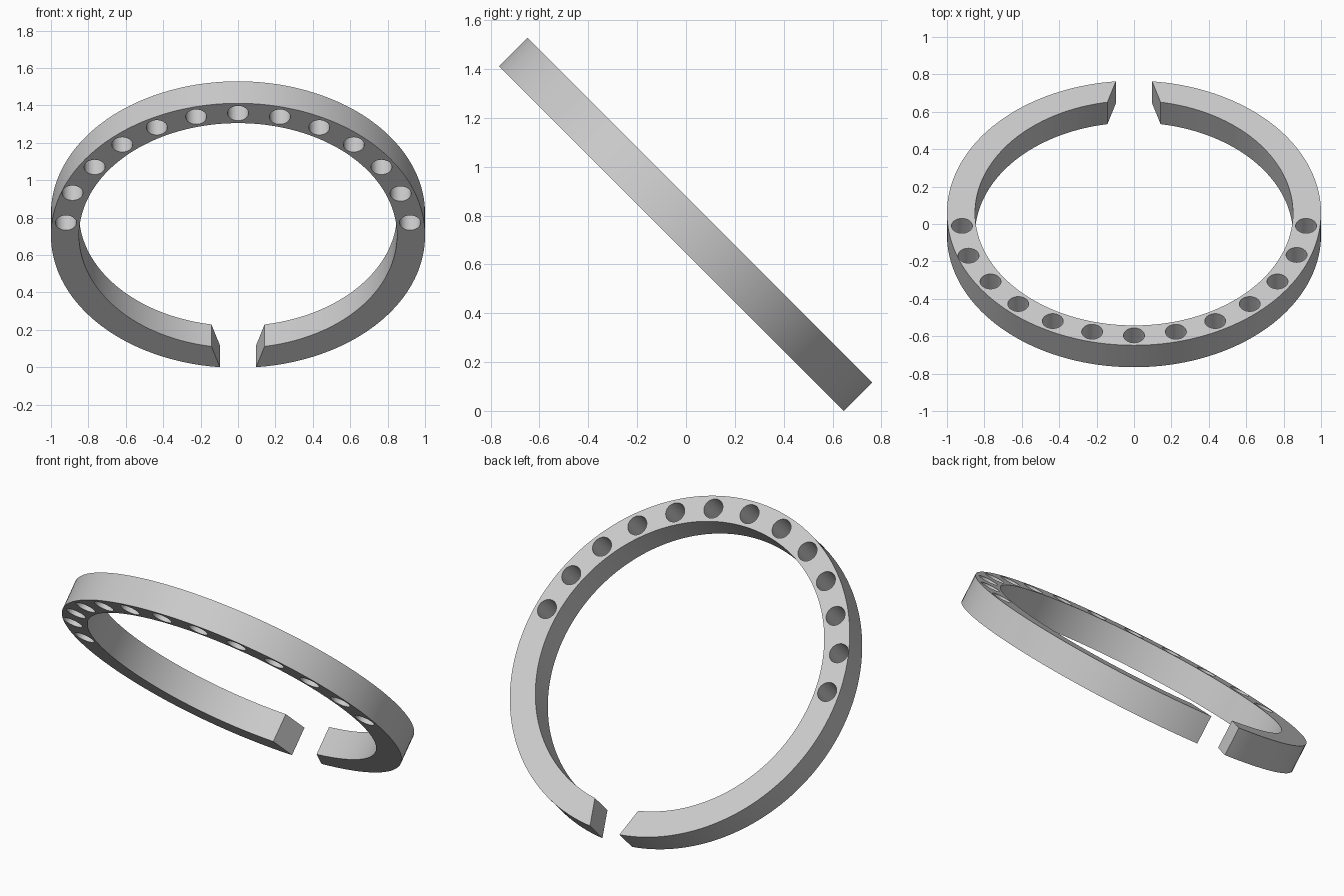
import bpy, bmesh, math
from mathutils import Matrix

if "Cube" in bpy.data.objects:
    bpy.data.objects.remove(bpy.data.objects["Cube"])

R_OUT, R_IN, THICK = 1.0, 0.85, 0.166
SEGS = 160

metal = bpy.data.materials.new("plain grey")
metal.diffuse_color = (0.6, 0.6, 0.6, 1)
metal.use_nodes = True
metal.node_tree.nodes["Principled BSDF"].inputs["Base Color"].default_value = metal.diffuse_color

# Tilt of the whole ring; the gap points down and to the back
tilt = Matrix.Translation((0, 0.0, 0.7625)) @ Matrix.Rotation(math.radians(-45), 4, 'X')


def make_object(name, bm):
    bmesh.ops.recalc_face_normals(bm, faces=bm.faces)
    mesh = bpy.data.meshes.new(name)
    bm.to_mesh(mesh)
    bm.free()
    obj = bpy.data.objects.new(name, mesh)
    bpy.context.collection.objects.link(obj)
    obj.matrix_world = tilt
    return obj


# Split ring: rectangular section swept around, with ends flaring inward
def ring_section(i):
    t = i / SEGS
    pts = []
    for r, half_gap in ((R_OUT, 0.097), (R_IN, 0.142)):
        g = math.asin(half_gap / r)
        a = g + t * (2 * math.pi - 2 * g)
        pts.append((r * math.sin(a), r * math.cos(a)))
    (xo, yo), (xi, yi) = pts
    h = THICK / 2
    return [(xo, yo, -h), (xo, yo, h), (xi, yi, h), (xi, yi, -h)]


bm = bmesh.new()
loops = [[bm.verts.new(p) for p in ring_section(i)] for i in range(SEGS + 1)]
for a, b in zip(loops, loops[1:]):
    for k in range(4):
        bm.faces.new((a[k], a[(k + 1) % 4], b[(k + 1) % 4], b[k]))
bm.faces.new(loops[0])
bm.faces.new(loops[-1])
ring = make_object("split_ring", bm)
ring.data.materials.append(metal)

# Hole cutters: a row every 14 degrees opposite the gap, one set slightly outward
bm = bmesh.new()
for i in range(-6, 7):
    a = math.radians(14 * i)
    r = 0.942 if i == -5 else 0.925
    bmesh.ops.create_cone(
        bm, cap_ends=True, segments=40, radius1=0.056, radius2=0.056, depth=0.4,
        matrix=Matrix.Translation((r * math.sin(a), -r * math.cos(a), 0)))
cutter = make_object("hole_cutter", bm)
cutter.data.materials.append(metal)
cutter.hide_render = True

mod = ring.modifiers.new("holes", 'BOOLEAN')
mod.operation = 'DIFFERENCE'
mod.solver = 'EXACT'
mod.object = cutter
bpy.context.view_layer.objects.active = ring
ring.select_set(True)
bpy.ops.object.modifier_apply(modifier=mod.name)
bpy.data.objects.remove(cutter)

# Smooth curved walls, keep the rims sharp
bpy.ops.object.shade_smooth_by_angle(angle=math.radians(30))
